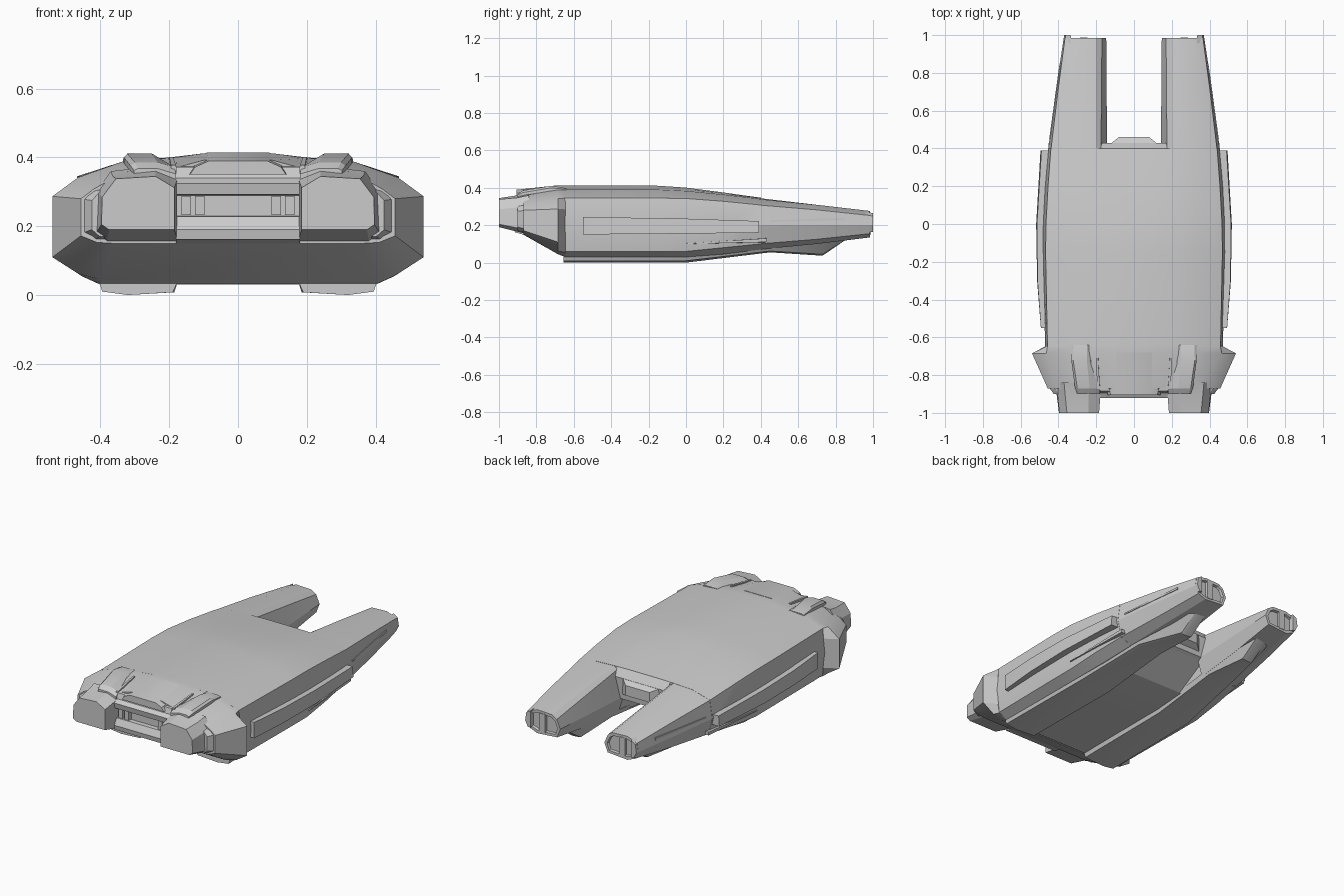
import bpy, bmesh

parts = []


def finish(name, bm, mirror, angle):
    bmesh.ops.recalc_face_normals(bm, faces=bm.faces)
    me = bpy.data.meshes.new(name)
    bm.to_mesh(me)
    bm.free()
    ob = bpy.data.objects.new(name, me)
    bpy.context.collection.objects.link(ob)
    if mirror:
        ob.modifiers.new("mirror", 'MIRROR').use_mirror_merge = False
    parts.append((ob, angle))
    return ob


def skin(name, rings, mirror=True, recess=None, angle=0.35):
    """Join rings of 3D points; recess = index of the cap (0 or -1) to sink as a panel."""
    bm = bmesh.new()
    vs = [[bm.verts.new(p) for p in r] for r in rings]
    n = len(rings[0])
    for a, b in zip(vs, vs[1:]):
        for i in range(n):
            j = (i + 1) % n
            bm.faces.new((a[i], a[j], b[j], b[i]))
    caps = [bm.faces.new(vs[0]), bm.faces.new(vs[-1])]
    bmesh.ops.recalc_face_normals(bm, faces=bm.faces)
    if recess is not None:
        bmesh.ops.inset_region(bm, faces=[caps[recess]], thickness=0.018)
        bmesh.ops.inset_region(bm, faces=[caps[recess]], thickness=0.004, depth=-0.014)
    return finish(name, bm, mirror, angle)


def loft(name, sections, **kw):
    return skin(name, [[(x, y, z) for x, z in s] for y, s in sections], **kw)


def prism(name, yz, x0, x1, **kw):
    return skin(name, [[(x, y, z) for y, z in yz] for x in (x0, x1)], **kw)


def sym(half):
    return half + [(-x, z) for x, z in reversed(half)]


def box(name, x0, x1, y0, y1, z0, z1, **kw):
    return prism(name, [(y0, z0), (y1, z0), (y1, z1), (y0, z1)], x0, x1, **kw)


# main hull: half sections from the belly round to the crown
loft("hull", [
    (-0.65, sym([(.17, .03), (.18, .03), (.40, .03), (.455, .06), (.47, .2), (.458, .345), (.33, .39), (.2, .40), (.1, .412)])),
    (-0.15, sym([(.17, .03), (.18, .03), (.40, .03), (.46, .06), (.485, .2), (.468, .345), (.33, .39), (.2, .40), (.1, .411)])),
    (0.0, sym([(.17, .03), (.18, .03), (.40, .03), (.46, .06), (.485, .2), (.466, .343), (.33, .383), (.2, .393), (.1, .401)])),
    (0.2, sym([(.17, .045), (.18, .045), (.385, .045), (.45, .08), (.474, .2), (.455, .328), (.325, .364), (.2, .37), (.1, .375)])),
    (0.4, sym([(.17, .16), (.178, .07), (.36, .07), (.43, .1), (.455, .2), (.44, .308), (.32, .34), (.2, .345), (.1, .347)])),
], mirror=False)

# twin rear prongs with sunk end panels
loft("rear_prong", [
    (0.39, [(.175, .07), (.36, .07), (.43, .1), (.455, .2), (.44, .308), (.32, .34), (.2, .345), (.175, .33), (.142, .17)]),
    (0.7, [(.17, .1), (.335, .1), (.39, .125), (.415, .2), (.403, .282), (.31, .309), (.2, .309), (.172, .29), (.145, .185)]),
    (0.985, [(.168, .145), (.3, .135), (.35, .155), (.372, .2), (.365, .252), (.3, .276), (.2, .272), (.17, .252), (.147, .2)]),
], recess=-1)
box("prong_end_post", .245, .285, .96, .988, .15, .262)
loft("prong_end_fairing", [
    (0.9, [(.33, .16), (.365, .16), (.38, .2), (.37, .255), (.33, .272)]),
    (1.0, [(.335, .165), (.352, .165), (.37, .2), (.362, .25), (.335, .266)]),
])

# stern wall and lip between the prongs
prism("stern_wall", [(.36, .14), (.42, .17), (.43, .30), (.40, .345), (.36, .34)], -.175, .175, mirror=False)
skin("stern_lip", [
    [(-.13, .42, .20), (.13, .42, .20), (.13, .42, .305), (-.13, .42, .305)],
    [(-.08, .46, .22), (.08, .46, .22), (.08, .46, .28), (-.08, .46, .28)],
], mirror=False)

# flared bow, sloping in to the front
loft("bow", [
    (-0.645, sym([(.40, .03), (.455, .055), (.465, .11), (.465, .285), (.457, .345), (.33, .39), (.2, .4), (.1, .412)])),
    (-0.685, sym([(.40, .045), (.465, .062), (.54, .11), (.54, .287), (.465, .342), (.33, .39), (.2, .398), (.1, .412)])),
    (-0.87, sym([(.36, .15), (.41, .153), (.457, .172), (.457, .28), (.42, .308), (.33, .358), (.2, .365), (.1, .392)])),
], mirror=False)
loft("bow_cheek", [
    (-0.85, [(.36, .16), (.42, .158), (.46, .178), (.46, .28), (.425, .305), (.36, .32)]),
    (-0.90, [(.36, .172), (.402, .17), (.425, .19), (.425, .275), (.402, .3), (.36, .31)]),
])

# front nacelles with sunk panels
loft("front_nacelle", [
    (-0.84, [(.177, .15), (.38, .15), (.425, .18), (.42, .29), (.37, .36), (.24, .375), (.177, .345)]),
    (-0.90, [(.177, .165), (.38, .165), (.41, .185), (.405, .295), (.365, .347), (.24, .36), (.177, .335)]),
    (-1.0, [(.185, .19), (.375, .19), (.397, .205), (.395, .285), (.355, .338), (.24, .345), (.185, .312)]),
], recess=0)

# raised housings on top of the nacelles
loft("top_housing", [
    (-0.64, [(.21, .385), (.335, .375), (.335, .392), (.32, .398), (.25, .398), (.24, .398)]),
    (-0.72, [(.20, .37), (.332, .36), (.332, .4), (.322, .411), (.25, .411), (.235, .395)]),
    (-0.87, [(.185, .34), (.31, .34), (.312, .375), (.30, .386), (.235, .386), (.185, .372)]),
    (-0.90, [(.18, .335), (.302, .34), (.302, .362), (.29, .368), (.235, .368), (.18, .352)]),
])
loft("housing_rib", [
    (-0.71, [(.185, .37), (.20, .37), (.2, .402), (.19, .402)]),
    (-0.88, [(.178, .34), (.195, .34), (.195, .378), (.18, .378)]),
])

# recessed centre front: sill, window slot and brow
prism("front_bridge", [(-.7, .1), (-.87, .15), (-.915, .162), (-.92, .19), (-.9, .228), (-.875, .23), (-.875, .29),
                       (-.915, .292), (-.922, .325), (-.895, .34), (-.885, .372), (-.7, .395)],
      -.18, .18, mirror=False)
loft("brow", [
    (-0.68, sym([(.16, .37), (.14, .4), (.09, .414)])),
    (-0.905, sym([(.14, .35), (.125, .372), (.085, .39)])),
], mirror=False)
for x in (.097, .137):
    box("slot_window", x, x + .028, -.9, -.87, .232, .288)

# belly runners ending in wedge keels under the prongs
loft("belly_runner", [
    (-0.655, [(.175, .04), (.19, .008), (.32, .0), (.395, .01), (.405, .04)]),
    (0.0, [(.175, .04), (.185, .008), (.32, .0), (.39, .01), (.40, .04)]),
    (0.45, [(.17, .09), (.18, .06), (.30, .055), (.34, .062), (.36, .09)]),
    (0.73, [(.165, .12), (.19, .042), (.24, .037), (.26, .045), (.31, .12)]),
    (0.86, [(.165, .14), (.19, .128), (.24, .126), (.26, .128), (.30, .14)]),
])

# side rails
loft("side_rail", [
    (-0.55, [(.44, .15), (.493, .15), (.493, .245), (.44, .245)]),
    (-0.3, [(.44, .153), (.513, .153), (.511, .24), (.44, .24)]),
    (0.0, [(.44, .155), (.518, .155), (.514, .235), (.44, .235)]),
    (0.39, [(.42, .16), (.495, .16), (.49, .222), (.42, .222)]),
])
# thin lower strakes and prong seams
loft("side_strake", [
    (0.0, [(.44, .098), (.474, .1), (.474, .103), (.44, .105)]),
    (0.43, [(.40, .108), (.452, .11), (.452, .13), (.40, .132)]),
])
loft("prong_strake", [
    (0.45, [(.40, .218), (.449, .218), (.449, .226), (.40, .226)]),
    (0.85, [(.35, .226), (.394, .226), (.393, .24), (.35, .24)]),
])

# crisp edges, soft shallow bends
for ob, angle in parts:
    bpy.ops.object.select_all(action='DESELECT')
    ob.select_set(True)
    bpy.context.view_layer.objects.active = ob
    bpy.ops.object.shade_smooth_by_angle(angle=angle)
